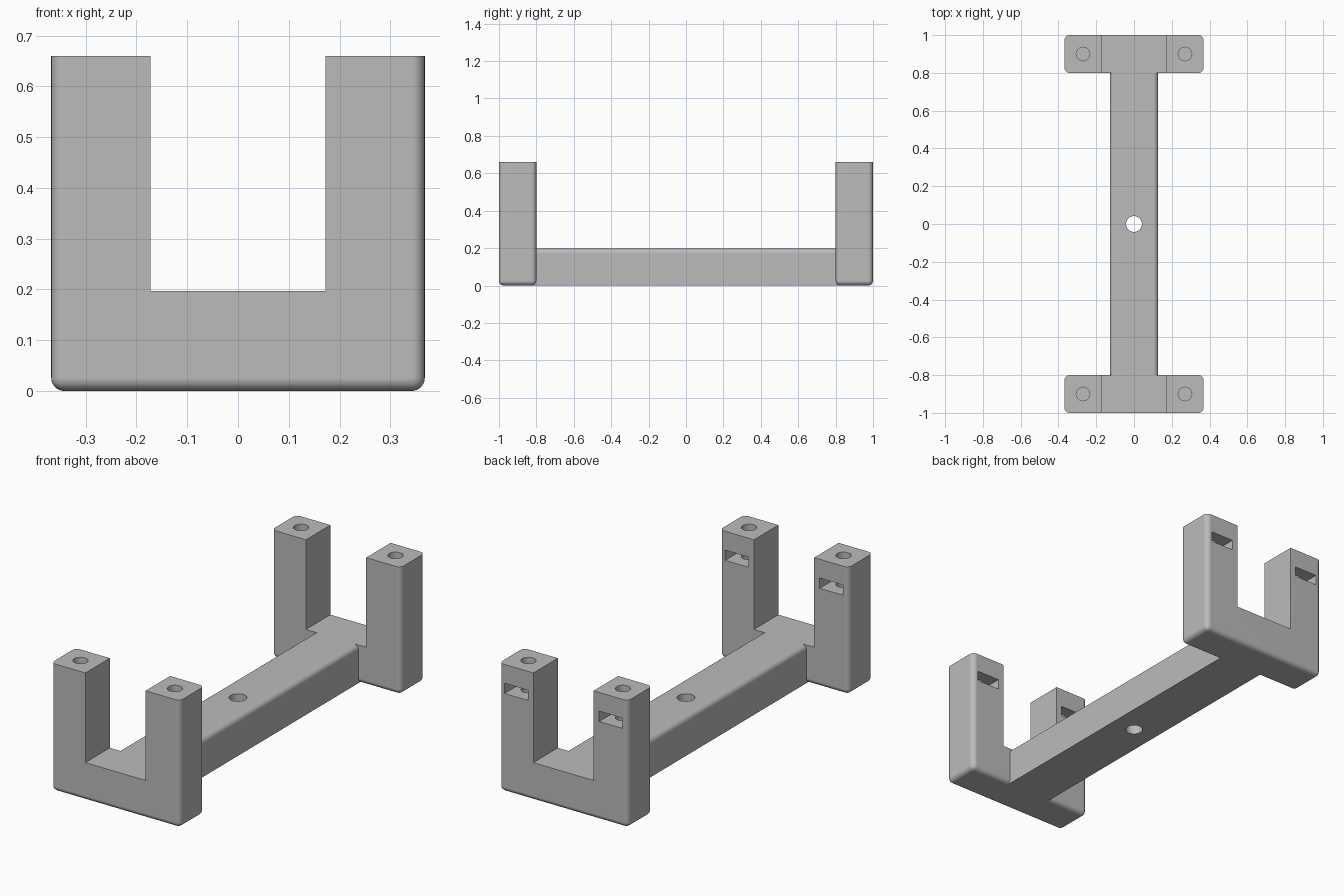
import bpy
import bmesh
from math import radians
from mathutils import Matrix, Vector

if "Cube" in bpy.data.objects:
    bpy.data.objects.remove(bpy.data.objects["Cube"], do_unlink=True)

grey = bpy.data.materials.new("plain grey")
grey.use_nodes = True
grey.diffuse_color = (0.5, 0.5, 0.5, 1)
grey.node_tree.nodes["Principled BSDF"].inputs["Base Color"].default_value = grey.diffuse_color

HEIGHT, FLOOR = 0.66, 0.197
HALF_W, GAP, BEAM = 0.368, 0.172, 0.128
ROUND = 0.026


def finish(name, bm):
    mesh = bpy.data.meshes.new(name)
    bm.to_mesh(mesh)
    bm.free()
    mesh.materials.append(grey)
    obj = bpy.data.objects.new(name, mesh)
    bpy.context.collection.objects.link(obj)
    return obj


def box(name, low, high, rounded=None):
    """Box between two corners; rounded(edge middle, edge direction) picks edges to round."""
    low, high = Vector(low), Vector(high)
    bm = bmesh.new()
    bmesh.ops.create_cube(bm, size=1)
    for v in bm.verts:
        v.co = (low + high) / 2 + v.co * (high - low)
    if rounded:
        edges = [e for e in bm.edges
                 if rounded((e.verts[0].co + e.verts[1].co) / 2, e.verts[1].co - e.verts[0].co)]
        bmesh.ops.bevel(bm, geom=edges, offset=ROUND, segments=6, profile=0.5, affect='EDGES')
    return finish(name, bm)


def rod(name, x, y, bottom, top, radius):
    bm = bmesh.new()
    bmesh.ops.create_cone(bm, cap_ends=True, segments=40, radius1=radius, radius2=radius,
                          depth=top - bottom,
                          matrix=Matrix.Translation((x, y, (bottom + top) / 2)))
    return finish(name, bm)


def combine(target, other, operation):
    mod = target.modifiers.new(operation, 'BOOLEAN')
    mod.operation, mod.solver, mod.object = operation, 'EXACT', other
    bpy.context.view_layer.objects.active = target
    bpy.ops.object.modifier_apply(modifier=mod.name)
    bpy.data.objects.remove(other, do_unlink=True)


# Long beam with rounded top edges
frame = box("frame", (-BEAM, -0.9, 0), (BEAM, 0.9, FLOOR),
            lambda mid, d: mid.z > 0.1 and abs(d.y) > 1)

# U-shaped end brackets: every outer edge rounded except around the top
for y in (-0.9, 0.9):
    bracket = box("bracket", (-HALF_W, y - 0.1, 0), (HALF_W, y + 0.1, HEIGHT),
                  lambda mid, d: mid.z < HEIGHT - 0.01)
    combine(bracket, box("gap_cutter", (-GAP, y - 0.2, FLOOR), (GAP, y + 0.2, 1)), 'DIFFERENCE')
    # Screw hole down each post, and a nut slot opening to the back
    for x in (-0.27, 0.27):
        combine(bracket, rod("screw_cutter", x, y, 0.4, 0.8, 0.036), 'DIFFERENCE')
        combine(bracket, box("slot_cutter", (x - 0.066, y - 0.066, 0.51),
                             (x + 0.066, y + 0.2, 0.563)), 'DIFFERENCE')
    combine(frame, bracket, 'UNION')

# Hole through the middle of the beam
combine(frame, rod("middle_cutter", 0, 0, -0.1, 0.4, 0.042), 'DIFFERENCE')

# Smooth rounded edges, crisp flat faces
bpy.ops.object.select_all(action='DESELECT')
frame.select_set(True)
bpy.context.view_layer.objects.active = frame
bpy.ops.object.shade_smooth_by_angle(angle=radians(30))
weighted = frame.modifiers.new("flat_faces", 'WEIGHTED_NORMAL')
weighted.keep_sharp = True
